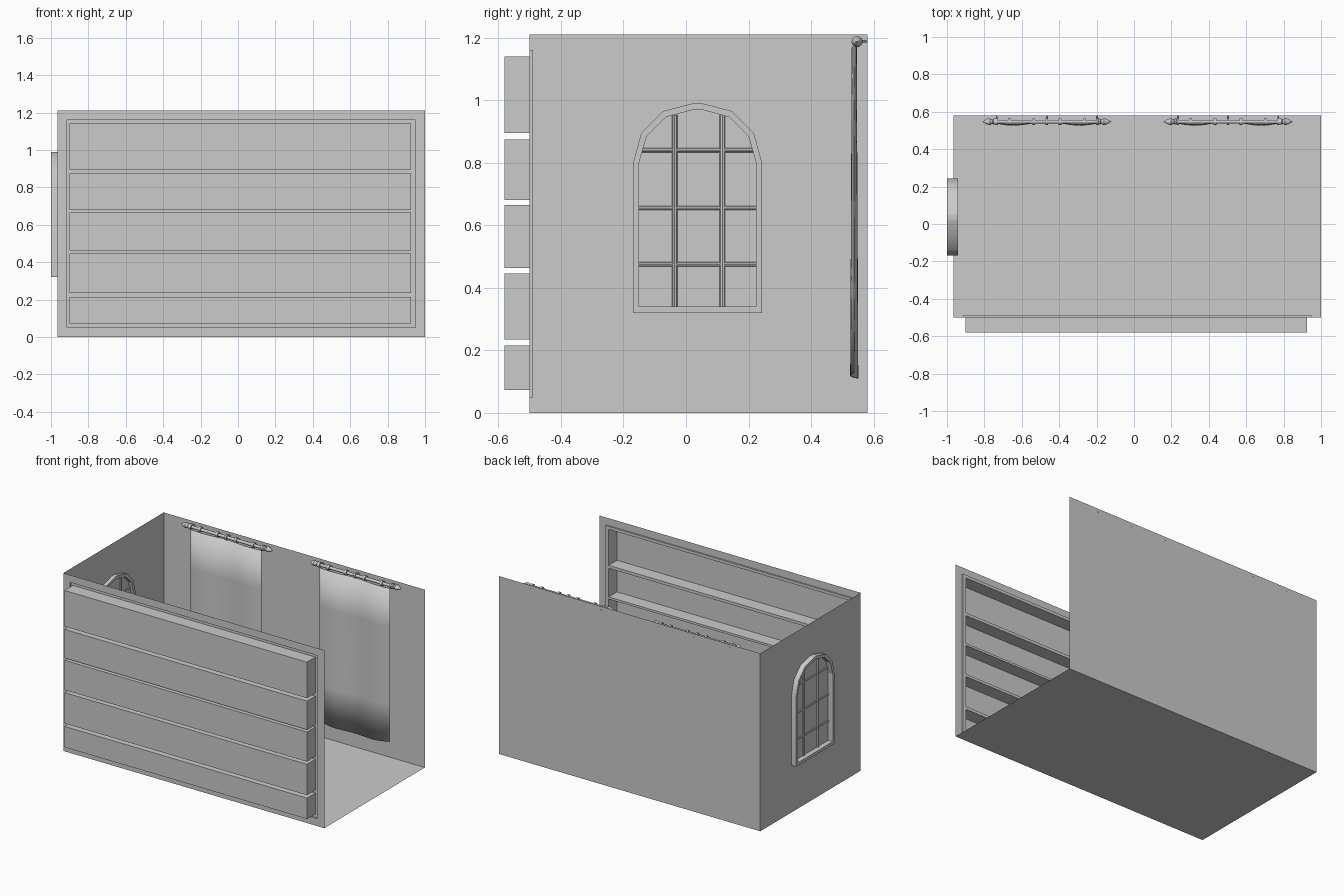
import bpy, bmesh, math
from mathutils import Matrix, Vector

if "Cube" in bpy.data.objects:
    bpy.data.objects.remove(bpy.data.objects["Cube"])

X0, X1, Y0, Y1, H = -0.965, 1.0, -0.5, 0.58, 1.21


def make(name, bm, smooth=False):
    bmesh.ops.remove_doubles(bm, verts=bm.verts, dist=1e-5)
    me = bpy.data.meshes.new(name)
    bm.to_mesh(me)
    bm.free()
    ob = bpy.data.objects.new(name, me)
    bpy.context.collection.objects.link(ob)
    if smooth:
        bpy.ops.object.select_all(action='DESELECT')
        ob.select_set(True)
        bpy.context.view_layer.objects.active = ob
        bpy.ops.object.shade_smooth_by_angle(angle=math.radians(35))
    return ob


def quad(bm, *pts):
    bm.faces.new([bm.verts.new(p) for p in pts])


def rod(bm, a, b, r, sides=8):
    a, b = Vector(a), Vector(b)
    rot = (b - a).to_track_quat('Z', 'Y').to_matrix().to_4x4()
    bmesh.ops.create_cone(bm, cap_ends=True, segments=sides, radius1=r, radius2=r,
                          depth=(b - a).length, matrix=Matrix.Translation((a + b) / 2) @ rot)


def lathe(bm, profile, cx, cy, cz, sides=12, closed=False):
    # Revolves (x, radius) points around an axis parallel to x
    rings = [[bm.verts.new((cx + x, cy + r * math.cos(math.tau * i / sides),
                            cz + r * math.sin(math.tau * i / sides))) for i in range(sides)]
             for x, r in profile]
    pairs = list(zip(rings, rings[1:])) + ([(rings[-1], rings[0])] if closed else [])
    for p, q in pairs:
        for i in range(sides):
            j = (i + 1) % sides
            bm.faces.new((p[i], p[j], q[j], q[i]))


# Floor, back wall and left wall
bm = bmesh.new()
quad(bm, (X0, Y0, 0), (X1, Y0, 0), (X1, Y1, 0), (X0, Y1, 0))
make("floor", bm)
bm = bmesh.new()
quad(bm, (X0, Y1, 0), (X1, Y1, 0), (X1, Y1, H), (X0, Y1, H))
make("back_wall", bm)
bm = bmesh.new()
quad(bm, (X0, Y0, 0), (X0, Y1, 0), (X0, Y1, H), (X0, Y0, H))
make("left_wall", bm)


# Front wall with a raised inner panel and five niches pushed outward
def rect(x0, x1, z0, z1, y):
    return [(x0, y, z0), (x1, y, z0), (x1, y, z1), (x0, y, z1)]


def bridge(bm, a, b):
    for i in range(4):
        j = (i + 1) % 4
        quad(bm, a[i], a[j], b[j], b[i])


bm = bmesh.new()
PY, NY = -0.49, -0.58
px0, px1, pz0, pz1 = -0.915, 0.95, 0.05, 1.16
nx0, nx1 = -0.90, 0.925
border = rect(px0, px1, pz0, pz1, Y0)
bridge(bm, rect(X0, X1, 0, H, Y0), border)
bridge(bm, border, rect(px0, px1, pz0, pz1, PY))
quad(bm, *rect(px0, nx0, pz0, pz1, PY))
quad(bm, *rect(nx1, px1, pz0, pz1, PY))
niches = [(0.073, 0.215), (0.235, 0.445), (0.463, 0.665), (0.68, 0.875), (0.895, 1.14)]
low = pz0
for z0, z1 in niches:
    quad(bm, *rect(nx0, nx1, low, z0, PY))
    back = rect(nx0, nx1, z0, z1, NY)
    bridge(bm, rect(nx0, nx1, z0, z1, PY), back)
    quad(bm, *back)
    low = z1
quad(bm, *rect(nx0, nx1, low, pz1, PY))
make("shelf_wall", bm)

# Arched window frame
WC = 0.037
half_out = [(0.206, 0.32), (0.206, 0.80), (0.18, 0.895), (0.11, 0.965), (0.014, 0.99)]
half_in = [(0.187, 0.34), (0.187, 0.80), (0.163, 0.885), (0.101, 0.946), (0.012, 0.97)]


def arch(half, x):
    full = half + [(-y, z) for y, z in reversed(half)]
    return [(x, WC + y, z) for y, z in full]


bm = bmesh.new()
loops = [arch(half_out, -1), arch(half_out, -0.94), arch(half_in, -0.94), arch(half_in, -1)]
for a, b in zip(loops, loops[1:] + loops[:1]):
    for i in range(len(a)):
        j = (i + 1) % len(a)
        quad(bm, a[i], a[j], b[j], b[i])
bmesh.ops.recalc_face_normals(bm, faces=bm.faces)
make("window_frame", bm, True)

# Window bars
bm = bmesh.new()
for y in (-0.036, 0.116):
    rod(bm, (X0, y, 0.33), (X0, y, 0.953), 0.009)
for z, w in ((0.475, 0.19), (0.655, 0.19), (0.84, 0.18)):
    rod(bm, (X0, WC - w, z), (X0, WC + w, z), 0.007)
make("window_bars", bm, True)

# Curtains with rods, rings and wall brackets
RY, RZ = 0.547, 1.187
half_rod = [(0.27, 0.010), (0.275, 0.016), (0.285, 0.016), (0.29, 0.011),
            (0.305, 0.018), (0.32, 0.015), (0.345, 0.0005)]
for side, cx in (("left", -0.466), ("right", 0.503)):
    bm = bmesh.new()
    lathe(bm, [(-x, r) for x, r in reversed(half_rod)] + half_rod, cx, RY, RZ)
    bmesh.ops.recalc_face_normals(bm, faces=bm.faces)
    make(side + "_curtain_rod", bm, True)

    bm = bmesh.new()
    for dx in (-0.2, -0.07, 0.07, 0.2):
        lathe(bm, [(-0.008, 0.01), (-0.008, 0.017), (0.008, 0.017), (0.008, 0.01)],
              cx + dx, RY, RZ, closed=True)
    bmesh.ops.recalc_face_normals(bm, faces=bm.faces)
    make(side + "_curtain_rings", bm, True)

    bm = bmesh.new()
    for dx in (-0.268, 0, 0.268):
        rod(bm, (cx + dx, RY, RZ), (cx + dx, Y1 + 0.001, RZ), 0.005)
        lathe(bm, [(-0.006, 0.009), (-0.006, 0.018), (0.006, 0.018), (0.006, 0.009)],
              cx + dx, RY, RZ, closed=True)
    bmesh.ops.recalc_face_normals(bm, faces=bm.faces)
    make(side + "_curtain_brackets", bm, True)

    bm = bmesh.new()
    n = 32
    rows = []
    for k in range(5):
        t = k / 4
        row = []
        for i in range(n + 1):
            u = 2 * i / n - 1
            y = 0.538 + (0.006 + 0.005 * t) * math.cos(u * math.tau * 0.75)
            bottom = 0.13 - 0.02 * math.cos(u * math.pi / 2)
            row.append(bm.verts.new((cx + 0.265 * u, y, 1.172 + (bottom - 1.172) * t)))
        rows.append(row)
    for p, q in zip(rows, rows[1:]):
        for i in range(n):
            bm.faces.new((p[i], q[i], q[i + 1], p[i + 1]))
    curtain = make(side + "_curtain", bm, True)
    mod = curtain.modifiers.new("thickness", 'SOLIDIFY')
    mod.thickness = 0.004
    mod.offset = 0
